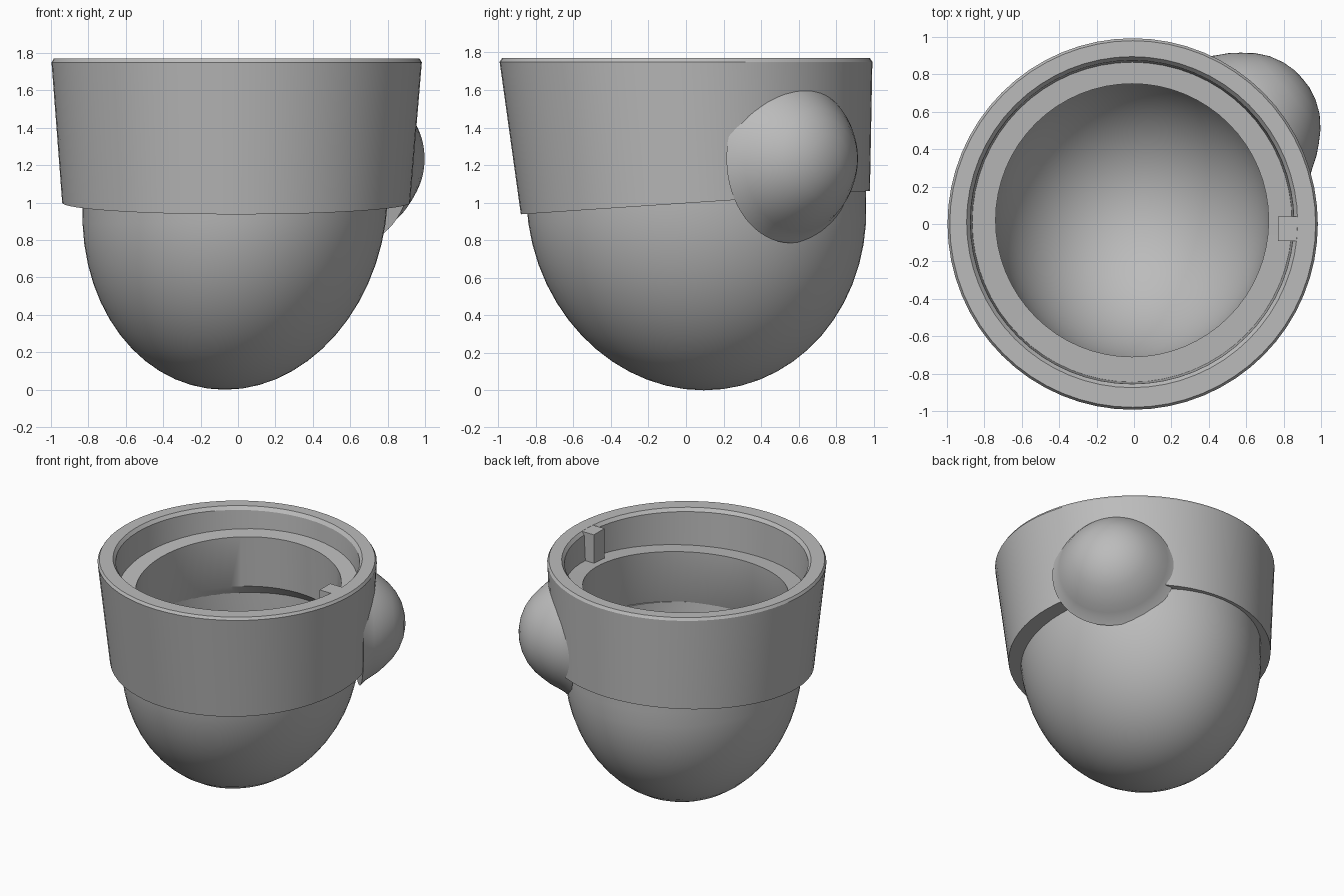
import bpy, bmesh, math
from mathutils import Vector, Matrix

cube = bpy.data.objects.get("Cube")
if cube:
    bpy.data.objects.remove(cube)

grey = bpy.data.materials.new("mid_grey")
grey.use_nodes = True
COLOUR = (0.5, 0.5, 0.5, 1)
grey.diffuse_color = COLOUR
grey.node_tree.nodes["Principled BSDF"].inputs["Base Color"].default_value = COLOUR
SIDES = 64


def finish(name, bm, angle=32):
    bmesh.ops.recalc_face_normals(bm, faces=bm.faces)
    mesh = bpy.data.meshes.new(name)
    bm.to_mesh(mesh)
    bm.free()
    obj = bpy.data.objects.new(name, mesh)
    bpy.context.collection.objects.link(obj)
    mesh.materials.append(grey)
    bpy.ops.object.select_all(action="DESELECT")
    obj.select_set(True)
    bpy.context.view_layer.objects.active = obj
    bpy.ops.object.shade_smooth_by_angle(angle=math.radians(angle))
    return obj


def loft(rings, closed=False, matrix=Matrix()):
    """Skin elliptical rings (cx, cy, rx, ry, z, tilt); a zero radius is a pole."""
    bm = bmesh.new()
    loops = []
    for cx, cy, rx, ry, z, tilt in rings:
        count = SIDES if rx else 1
        loop = []
        for i in range(count):
            a = math.tau * i / SIDES
            y = ry * math.sin(a)
            loop.append(bm.verts.new(matrix @ Vector((cx + rx * math.cos(a), cy + y, z + tilt * y))))
        loops.append(loop)
    pairs = list(zip(loops, loops[1:]))
    if closed:
        pairs.append((loops[-1], loops[0]))
    for low, high in pairs:
        for i in range(SIDES):
            j = (i + 1) % SIDES
            if len(low) == 1:
                bm.faces.new((low[0], high[i], high[j]))
            elif len(high) == 1:
                bm.faces.new((low[i], low[j], high[0]))
            else:
                bm.faces.new((low[i], low[j], high[j], high[i]))
    return bm


def half_egg(rx, ry, top, depth, steps=14):
    """Rings of a leaning half ellipsoid, from its pole up to its mouth."""
    rings = []
    for k in range(steps + 1):
        t = math.pi / 2 * k / steps
        s, c = math.sin(t), math.cos(t)
        rings.append((-.015 - .055 * c, .055 + .04 * c, rx * s, ry * s, top - depth * c, 0))
    return rings


# Rounded bowl: outer skin, tilted lip, then the hollow inside
lip = [(-.015, .05, .82, .905, 1.15, .08), (-.015, .05, .74, .79, 1.15, .08)]
hollow = half_egg(.735, .785, 1.0, .9)[::-1]
finish("bowl", loft(half_egg(.815, .905, 1.0, 1.0) + lip + hollow), 40)

# Tapered collar with slanted underside, chamfered rim and slanted inner ledge
finish("collar", loft([
    (-.01, .05, .78, .86, 1.0, .067),
    (-.01, .05, .93, .93, 1.0, .067),
    (-.007, 0, .99, .993, 1.75, 0),
    (-.007, 0, .978, .98, 1.77, 0),
    (-.01, .01, .885, .885, 1.77, 0),
    (-.01, .01, .865, .865, 1.745, 0),
    (-.01, .01, .855, .855, 1.545, .08),
    (-.01, .02, .73, .73, 1.545, .08),
    (-.01, .02, .745, .745, 1.15, .08)], closed=True))

# Small locking key on the ledge, flush with the rim
bm = bmesh.new()
bmesh.ops.create_cube(bm, size=1, matrix=Matrix.Translation((.835, -.025, 1.652))
                      @ Matrix.Diagonal((.13, .13, .234, 1)))
finish("locking_key", bm)

# Round side bump, facing back and left
axis = Vector((.63, .545, 0)).normalized()
turn = axis.to_track_quat("Z", "Y").to_matrix().to_4x4()
bump = [(.2, .8), (.45, .85), (.415, .89), (.39, .93), (.36, .98), (.32, 1.03),
        (.27, 1.085), (.205, 1.135), (.13, 1.17), (.06, 1.187), (0, 1.19)]
bm = loft([(0, 0, r, r, d, 0) for r, d in bump],
          matrix=Matrix.Translation((0, 0, 1.235)) @ turn)
# Wrap its foot onto the wall so that it stays out of the hollow
for v in bm.verts:
    wall = .81 + .05 * v.co.z
    radius = math.hypot(v.co.x, v.co.y)
    if radius < wall:
        v.co.x *= wall / radius
        v.co.y *= wall / radius
finish("side_bump", bm, 60)
